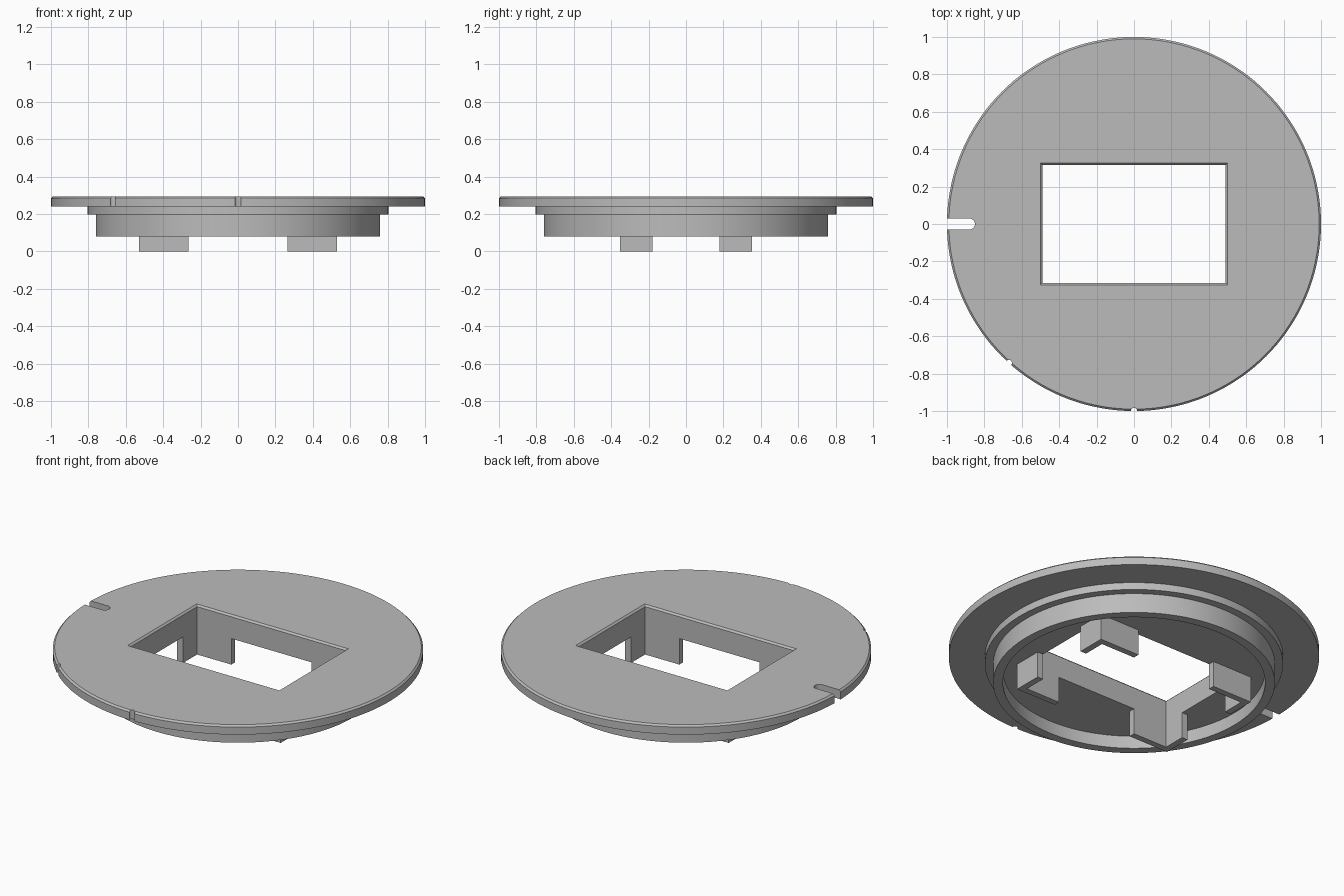
import bpy, bmesh, math

if "Cube" in bpy.data.objects:
    bpy.data.objects.remove(bpy.data.objects["Cube"], do_unlink=True)

TOP, CEILING = 0.295, 0.155          # plate top and recessed underside
WIN_X, WIN_Y, BEVEL = 0.49, 0.315, 0.01

grey = bpy.data.materials.new("plain grey")
grey.use_nodes = True
grey.diffuse_color = (0.5, 0.5, 0.5, 1)
grey.node_tree.nodes["Principled BSDF"].inputs["Base Color"].default_value = grey.diffuse_color


def finish(bm, name):
    bmesh.ops.remove_doubles(bm, verts=bm.verts, dist=1e-5)
    bmesh.ops.recalc_face_normals(bm, faces=bm.faces)
    mesh = bpy.data.meshes.new(name)
    bm.to_mesh(mesh)
    bm.free()
    mesh.materials.append(grey)
    obj = bpy.data.objects.new(name, mesh)
    bpy.context.collection.objects.link(obj)
    return obj


def loft(name, rings):
    """Closed solid through matching rings of points."""
    bm = bmesh.new()
    loops = [[bm.verts.new(p) for p in ring] for ring in rings]
    n = len(loops[0])
    for a, b in zip(loops, loops[1:]):
        for i in range(n):
            j = (i + 1) % n
            bm.faces.new((a[i], a[j], b[j], b[i]))
    bm.faces.new(loops[0][::-1])
    bm.faces.new(loops[-1])
    return finish(bm, name)


def prism(name, outline, z0, z1):
    return loft(name, [[(x, y, z) for x, y in outline] for z in (z0, z1)])


def circle(r, n, cx=0, cy=0):
    return [(cx + r * math.cos(math.tau * i / n), cy + r * math.sin(math.tau * i / n))
            for i in range(n)]


def rectangle(x, y, z):
    return [(-x, -y, z), (x, -y, z), (x, y, z), (-x, y, z)]


# Round body: flange with bevelled rim, step, skirt and hollow underside
profile = [(0.99, TOP), (1, TOP - BEVEL), (1, 0.24), (0.805, 0.24), (0.805, 0.197),
           (0.76, 0.197), (0.76, 0.08), (0.708, 0.08), (0.708, CEILING)]
body = loft("flanged_plate", [[(x, y, z) for x, y in circle(r, 144)] for r, z in profile])

# Cutters: bevelled window, rounded side slot, two small rim notches
over = 0.02
window = loft("window_cutter", [
    rectangle(WIN_X, WIN_Y, 0),
    rectangle(WIN_X, WIN_Y, TOP - BEVEL),
    rectangle(WIN_X + BEVEL, WIN_Y + BEVEL, TOP),
    rectangle(WIN_X + BEVEL, WIN_Y + BEVEL, TOP + over)])
slot_r, slot_x = 0.029, -0.879
arc = [(slot_x + slot_r * math.cos(a), slot_r * math.sin(a))
       for a in (math.pi * (i / 16 - 0.5) for i in range(17))]
slot = prism("slot_cutter", arc + [(-1.1, slot_r), (-1.1, -slot_r)], 0.2, 0.35)
cutters = [window, slot]
for angle in (228, 270):
    a = math.radians(angle)
    cutters.append(prism("notch_cutter", circle(0.017, 20, math.cos(a), math.sin(a)), 0.2, 0.35))

bpy.context.view_layer.objects.active = body
for cutter in cutters:
    mod = body.modifiers.new("cut", "BOOLEAN")
    mod.operation = "DIFFERENCE"
    mod.solver = "EXACT"
    mod.object = cutter
    bpy.ops.object.modifier_apply(modifier=mod.name)
    bpy.data.objects.remove(cutter, do_unlink=True)

bpy.ops.object.select_all(action="DESELECT")
body.select_set(True)
bpy.ops.object.shade_smooth_by_angle(angle=math.radians(30))

# L-shaped legs at the window corners
out_x, out_y, end_x, end_y = 0.528, 0.352, 0.265, 0.18
corner = [(WIN_X, WIN_Y), (WIN_X, end_y), (out_x, end_y),
          (out_x, out_y), (end_x, out_y), (end_x, WIN_Y)]
for sx, side in ((1, "left"), (-1, "right")):
    for sy, end in ((1, "back"), (-1, "front")):
        # Cap the L as two pieces sharing the mitre, so every face stays convex
        prism(f"{end}_{side}_leg", [(sx * x, sy * y) for x, y in corner], 0, CEILING)
